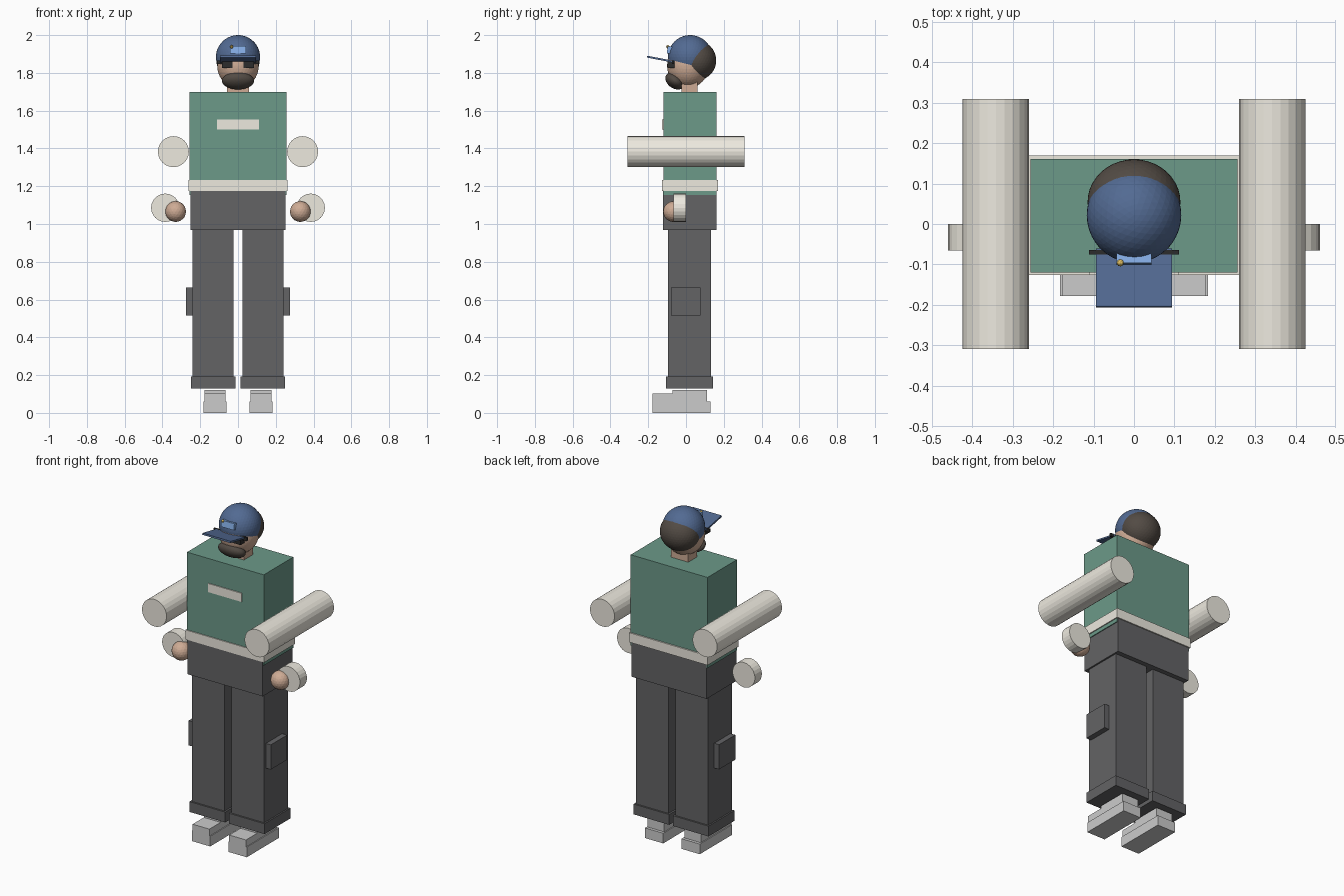
import bpy, bmesh
from math import radians, pi
from mathutils import Vector, Matrix

if "Cube" in bpy.data.objects:
    bpy.data.objects.remove(bpy.data.objects["Cube"])


def colour(name, r, g, b):
    m = bpy.data.materials.new(name)
    m.diffuse_color = (r, g, b, 1)
    m.use_nodes = True
    m.node_tree.nodes["Principled BSDF"].inputs["Base Color"].default_value = m.diffuse_color
    return m


GREEN = colour("green_cloth", .15, .32, .25)
CREAM = colour("cream_cloth", .85, .82, .74)
DARK = colour("charcoal_cloth", .125, .125, .13)
SKIN = colour("skin", .62, .41, .30)
HAIR = colour("brown_hair", .085, .07, .058)
BLUE = colour("blue_cloth", .085, .145, .29)
LIGHT_BLUE = colour("light_blue", .24, .43, .80)
BLACK = colour("black_frame", .025, .025, .025)
GOLD = colour("gold", .75, .52, .12)


def finish(name, bm, mat):
    mesh = bpy.data.meshes.new(name)
    bm.to_mesh(mesh)
    bm.free()
    ob = bpy.data.objects.new(name, mesh)
    bpy.context.collection.objects.link(ob)
    if mat:
        mesh.materials.append(mat)
    return ob


def box(name, x, y, z, mat=None, tilt=0):
    """Box from (min, max) ranges, optionally tilted about x."""
    size = [b - a for a, b in (x, y, z)]
    mid = [(a + b) / 2 for a, b in (x, y, z)]
    bm = bmesh.new()
    bmesh.ops.create_cube(bm, size=1, matrix=Matrix.Translation(mid)
                          @ Matrix.Rotation(radians(tilt), 4, 'X')
                          @ Matrix.Diagonal((*size, 1)))
    return finish(name, bm, mat)


def ball(name, centre, radii, mat, tilt=0, detail=4, cut=None):
    """Faceted ellipsoid; cut = (point, normal) keeps the side the normal points to."""
    bm = bmesh.new()
    bmesh.ops.create_icosphere(bm, subdivisions=detail, radius=1,
                               matrix=Matrix.Translation(centre)
                               @ Matrix.Rotation(radians(tilt), 4, 'X')
                               @ Matrix.Diagonal((*radii, 1)))
    if cut:
        r = bmesh.ops.bisect_plane(bm, geom=bm.verts[:] + bm.edges[:] + bm.faces[:],
                                   plane_co=cut[0], plane_no=cut[1], clear_inner=True)
        rim = [e for e in r["geom_cut"] if isinstance(e, bmesh.types.BMEdge)]
        bmesh.ops.contextual_create(bm, geom=rim)
    return finish(name, bm, mat)


def rod(name, x, z, radius, y, mat):
    """Cylinder lying along y."""
    bm = bmesh.new()
    bmesh.ops.create_cone(bm, cap_ends=True, segments=24, radius1=radius, radius2=radius,
                          depth=y[1] - y[0],
                          matrix=Matrix.Translation((x, (y[0] + y[1]) / 2, z))
                          @ Matrix.Rotation(pi / 2, 4, 'X'))
    return finish(name, bm, mat)


# Torso, hem, chest patch, hips
box("torso", (-.256, .256), (-.12, .161), (1.153, 1.70), GREEN)
box("shirt_hem", (-.262, .262), (-.126, .169), (1.175, 1.232), CREAM)
box("chest_patch", (-.111, .111), (-.126, -.11), (1.50, 1.552), CREAM)
box("hips", (-.251, .251), (-.123, .162), (.967, 1.18), DARK)

# Limbs, mirrored left and right
for side, s in (("left", 1), ("right", -1)):
    def span(a, b):
        return tuple(sorted((s * a, s * b)))
    box(side + "_leg", span(.023, .241), (-.095, .133), (.15, .97), DARK)
    box(side + "_trouser_cuff", span(.012, .25), (-.105, .143), (.13, .192), DARK)
    box(side + "_pocket", span(.225, .274), (-.079, .076), (.515, .664), DARK)
    box(side + "_sole", span(.061, .183), (-.178, .13), (0, .061))
    box(side + "_shoe_toe", span(.066, .178), (-.178, -.07), (.055, .103))
    box(side + "_shoe_ankle", span(.067, .177), (-.071, .112), (.055, .12))
    rod(side + "_sleeve", s * .342, 1.383, .082, (-.309, .309), CREAM)
    rod(side + "_wrist_cuff", s * .385, 1.086, .075, (-.066, 0), CREAM)
    ball(side + "_hand", (s * .33, -.066, 1.066), (.055,) * 3, SKIN, detail=3)
    box(side + "_lens", span(.03, .085), (-.098, -.06), (1.825, 1.862), BLACK)

# Neck, head and hair
box("neck", (-.057, .057), (-.025, .06), (1.68, 1.77), SKIN)
ball("head", (0, .01, 1.838), (.11, .11, .118), SKIN)
ball("hair", (0, .054, 1.866), (.115, .106, .106), HAIR)
ball("beard", (0, -.058, 1.758), (.085, .056, .04), HAIR, tilt=-35)
box("glasses_bar", (-.111, .111), (-.075, -.064), (1.846, 1.866), BLACK)

# Cap: dome cut along a plane rising to the front, brim, badge and pin
ball("cap_dome", (0, .022, 1.884), (.117, .118, .116), BLUE,
     cut=(Vector((0, .025, 1.842)), Vector((0, .22, 1)).normalized()))
box("cap_brim", (-.094, .094), (-.207, -.06), (1.867, 1.877), BLUE, tilt=-11)
box("cap_badge", (-.043, .043), (-.099, -.075), (1.902, 1.94), LIGHT_BLUE, tilt=-8)
ball("cap_pin", (-.034, -.096, 1.938), (.009,) * 3, GOLD, detail=2)
